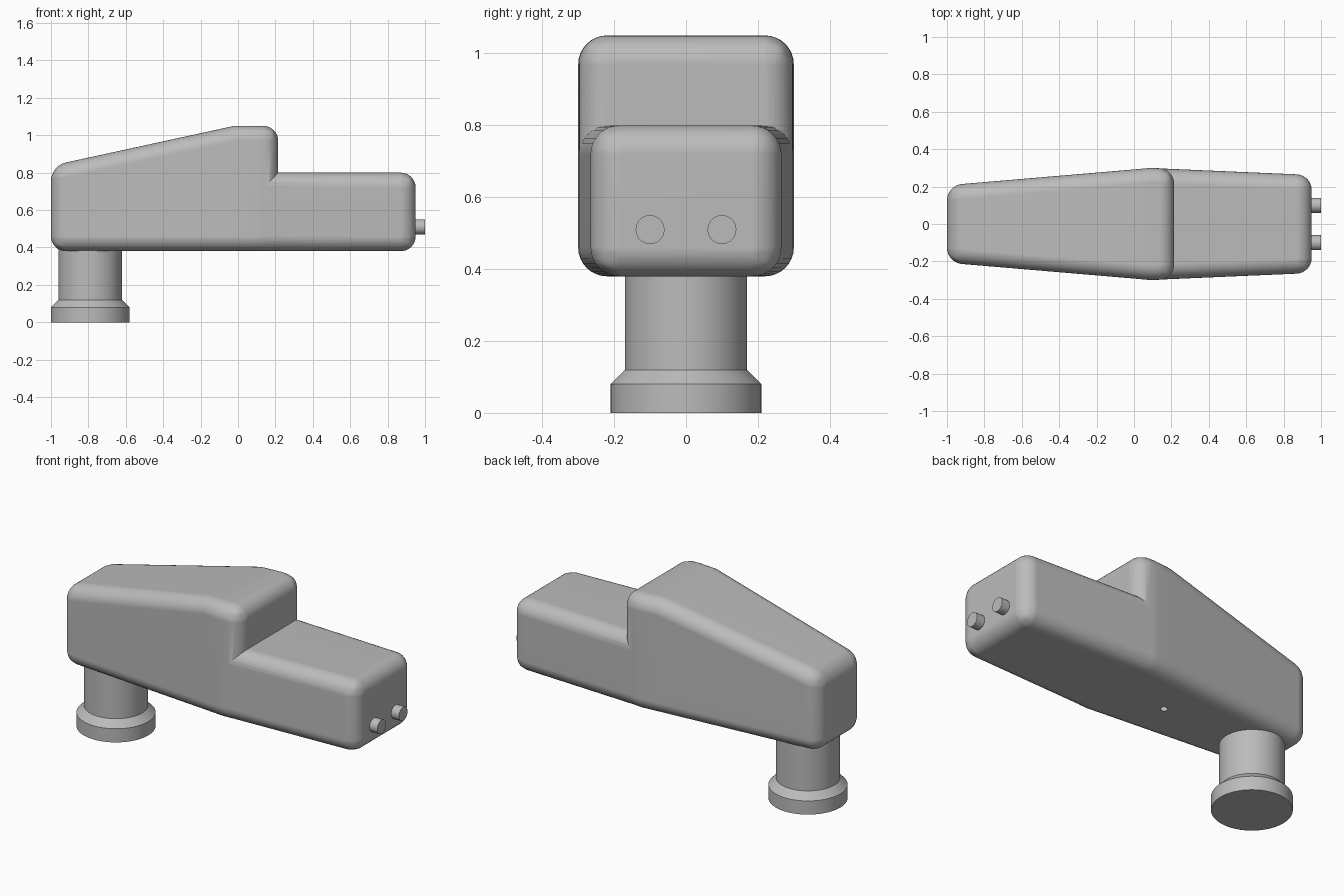
import bpy, bmesh, math
from mathutils import Matrix

old = bpy.data.objects.get("Cube")
if old:
    bpy.data.objects.remove(old, do_unlink=True)

grey = bpy.data.materials.new("plain grey")
grey.use_nodes = True
colour = (0.5, 0.5, 0.5, 1)
grey.diffuse_color = colour
grey.node_tree.nodes["Principled BSDF"].inputs["Base Color"].default_value = colour


def finish(name, bm):
    bmesh.ops.recalc_face_normals(bm, faces=bm.faces)
    mesh = bpy.data.meshes.new(name)
    bm.to_mesh(mesh)
    bm.free()
    mesh.materials.append(grey)
    obj = bpy.data.objects.new(name, mesh)
    bpy.context.collection.objects.link(obj)
    return obj


def smooth(obj):
    bpy.ops.object.select_all(action='DESELECT')
    obj.select_set(True)
    bpy.context.view_layer.objects.active = obj
    bpy.ops.object.shade_smooth_by_angle(angle=math.radians(30))


def rounded_block(name, stations, radius=0.08):
    """Loft rectangles (x, half width, bottom, top) and round the long edges."""
    bm = bmesh.new()
    rings = [[bm.verts.new((x, s * w, z)) for s, z in ((-1, b), (1, b), (1, t), (-1, t))]
             for x, w, b, t in stations]
    for a, b in zip(rings, rings[1:]):
        for i in range(4):
            j = (i + 1) % 4
            bm.faces.new((a[i], a[j], b[j], b[i]))
    bm.faces.new(rings[0])
    bm.faces.new(rings[-1])
    obj = finish(name, bm)
    bevel = obj.modifiers.new("rounding", 'BEVEL')
    bevel.width = radius
    bevel.segments = 8
    bevel.limit_method = 'ANGLE'
    bevel.angle_limit = math.radians(30)
    return obj


def cylinder(name, radius, depth, matrix, sides=48):
    bm = bmesh.new()
    bmesh.ops.create_cone(bm, cap_ends=True, segments=sides, radius1=radius,
                          radius2=radius, depth=depth, matrix=matrix)
    return finish(name, bm)


def lathe(name, profile, centre_x, sides=64):
    bm = bmesh.new()
    verts = [bm.verts.new((r, 0, z)) for r, z in profile]
    edges = [bm.edges.new(pair) for pair in zip(verts, verts[1:])]
    bmesh.ops.spin(bm, geom=verts + edges, cent=(0, 0, 0), axis=(0, 0, 1),
                   angle=math.tau, steps=sides, use_merge=True)
    bmesh.ops.remove_doubles(bm, verts=bm.verts, dist=1e-5)
    bmesh.ops.translate(bm, verts=bm.verts, vec=(centre_x, 0, 0))
    return finish(name, bm)


# Main housing: sloped top, widest near its tall end
housing = rounded_block("housing", [
    (-1.0, 0.207, 0.38, 0.837),
    (-0.02, 0.29, 0.38, 1.05),
    (0.09, 0.30, 0.38, 1.05),
    (0.215, 0.2945, 0.38, 1.05)])

# Lower rear block, starting just inside the housing
rear = rounded_block("rear_block", [
    (-0.1, 0.27, 0.385, 0.8),
    (0.13, 0.2975, 0.3805, 0.8),
    (0.95, 0.262, 0.38, 0.8)])

# Small round hole in the underside
hole = cylinder("hole_cutter", 0.02, 0.12, Matrix.Translation((-0.2, 0, 0.38)), 24)

for tool, operation in ((rear, 'UNION'), (hole, 'DIFFERENCE')):
    mod = housing.modifiers.new(tool.name, 'BOOLEAN')
    mod.object = tool
    mod.operation = operation
    mod.solver = 'EXACT'

# Bake the combined shape and drop the helpers
depsgraph = bpy.context.evaluated_depsgraph_get()
baked = bpy.data.meshes.new_from_object(housing.evaluated_get(depsgraph))
housing.modifiers.clear()
housing.data = baked
baked.materials.clear()
baked.materials.append(grey)
for helper in (rear, hole):
    bpy.data.objects.remove(helper, do_unlink=True)
smooth(housing)
normals = housing.modifiers.new("flat panel shading", 'WEIGHTED_NORMAL')
normals.keep_sharp = True

# Round foot with a chamfered flange
smooth(lathe("foot", [(0, 0), (0.21, 0), (0.21, 0.08), (0.17, 0.12),
                      (0.17, 0.42), (0, 0.42)], -0.79))

# Pair of end pegs
for side, y in (("right", -0.1), ("left", 0.1)):
    turn = Matrix.Translation((0.96, y, 0.51)) @ Matrix.Rotation(math.pi / 2, 4, 'Y')
    smooth(cylinder(side + "_peg", 0.04, 0.08, turn))
